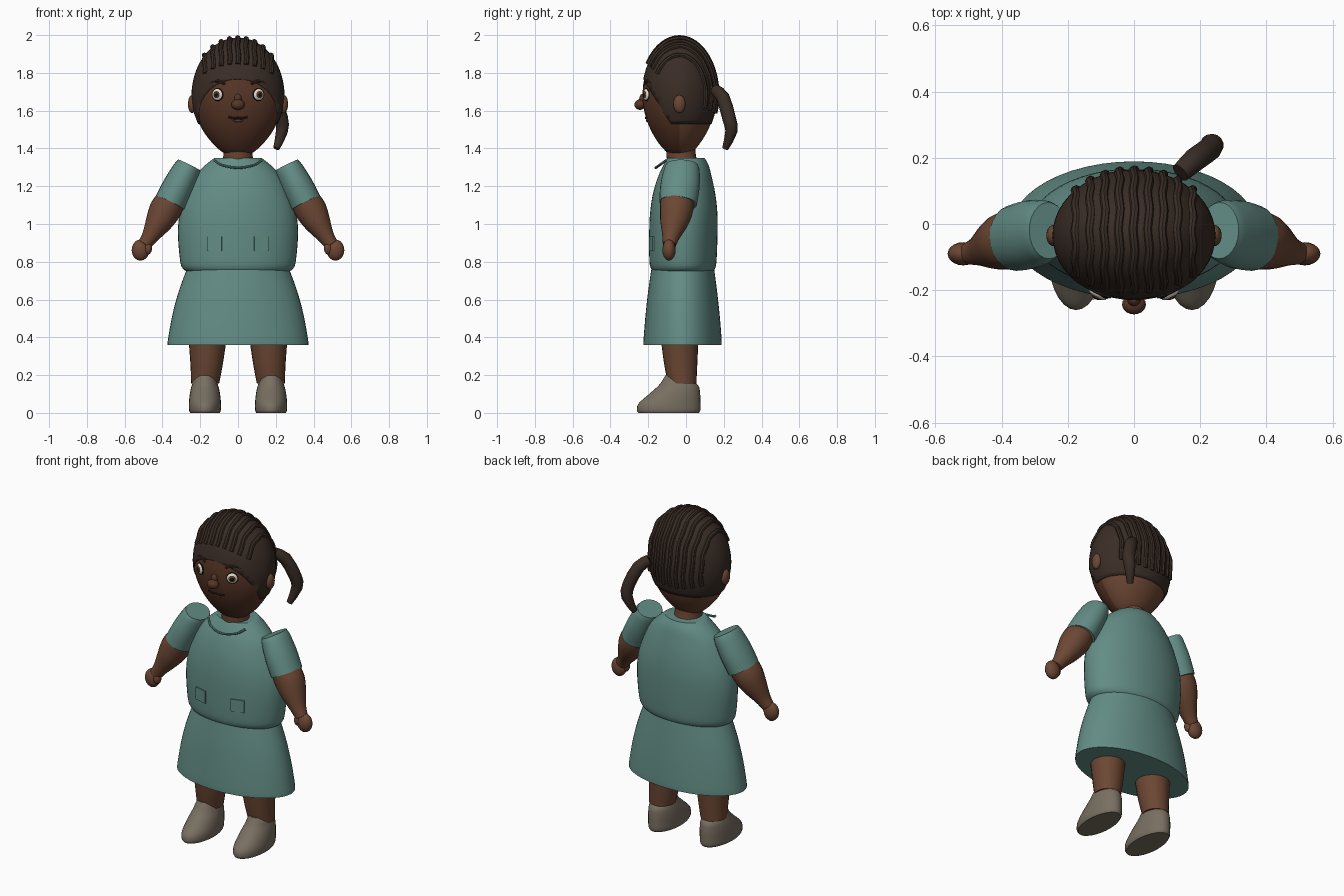
import bpy, bmesh, math
from mathutils import Vector, Matrix

if "Cube" in bpy.data.objects:
    bpy.data.objects.remove(bpy.data.objects["Cube"])


def material(name, rgb):
    m = bpy.data.materials.new(name)
    m.diffuse_color = (*rgb, 1)
    m.use_nodes = True
    m.node_tree.nodes["Principled BSDF"].inputs["Base Color"].default_value = m.diffuse_color
    return m


TEAL = material("teal cloth", (0.125, 0.265, 0.235))
SKIN = material("brown skin", (0.148, 0.062, 0.033))
FACE = material("face brown", (0.098, 0.037, 0.02))
HAIR = material("dark hair", (0.042, 0.026, 0.019))
SHOE = material("taupe shoe", (0.19, 0.16, 0.12))
WHITE = material("eye white", (0.75, 0.72, 0.66))
IRIS = material("iris brown", (0.1, 0.035, 0.012))
BLACK = material("pupil black", (0.006, 0.005, 0.005))
LIP = material("lip line", (0.04, 0.012, 0.009))


def finish(name, bm, mats, angle=42):
    """Turn a bmesh into a smooth shaded object with sharp rims."""
    bmesh.ops.recalc_face_normals(bm, faces=bm.faces)
    me = bpy.data.meshes.new(name)
    bm.to_mesh(me)
    bm.free()
    for m in mats:
        me.materials.append(m)
    me.shade_smooth()
    me.set_sharp_from_angle(angle=math.radians(angle))
    ob = bpy.data.objects.new(name, me)
    bpy.context.collection.objects.link(ob)
    return ob


def spline(pts, k):
    """Catmull-Rom refinement of a list of tuples."""
    p = [Vector(q) for q in pts]
    out = []
    for i in range(len(p) - 1):
        a, b, c, d = p[max(i - 1, 0)], p[i], p[i + 1], p[min(i + 2, len(p) - 1)]
        for j in range(k):
            t = j / k
            out.append(0.5 * (2 * b + (c - a) * t + (2 * a - 5 * b + 4 * c - d) * t * t
                              + (3 * b - a - 3 * c + d) * t ** 3))
    return out + [p[-1]]


def tube(name, pts, mat, n=24, k=4, ref=(0, 1, 0), upright=False):
    """Loft elliptical rings through (x, y, z, side radius, ref radius)."""
    pts = spline(pts, k)
    bm, rings = bmesh.new(), []
    for i, p in enumerate(pts):
        t = (pts[min(i + 1, len(pts) - 1)] - pts[max(i - 1, 0)]).to_3d()
        t = Vector((0, 0, 1)) if upright else Vector(t[:3]).normalized()
        u = t.cross(Vector(ref)).normalized()
        v = u.cross(t)
        c = Vector(p[:3])
        rings.append([bm.verts.new(c + u * p[3] * math.cos(a) + v * p[4] * math.sin(a))
                      for a in (2 * math.pi * j / n for j in range(n))])
    for r, q in zip(rings, rings[1:]):
        for j in range(n):
            bm.faces.new((r[j], r[(j + 1) % n], q[(j + 1) % n], q[j]))
    bm.faces.new(rings[0])
    bm.faces.new(rings[-1])
    return finish(name, bm, [mat])


def stack(name, secs, mat, cx=0, n=40):
    """Upright loft from (z, x radius, y radius, y centre, x shift)."""
    return tube(name, [(cx + (s[4] if len(s) > 4 else 0), s[3], s[0], s[1], s[2])
                       for s in secs], mat, n=n, upright=True)


def ball(name, loc, rad, mat, rot=0, n=20):
    bm = bmesh.new()
    M = Matrix.Translation(loc) @ Matrix.Rotation(rot, 4, 'Z') @ Matrix.Diagonal((*rad, 1))
    bmesh.ops.create_uvsphere(bm, u_segments=n, v_segments=n // 2, radius=1, matrix=M)
    return finish(name, bm, [mat])


def egg(v, s=1.0):
    """Map a unit sphere point onto the tapered head shape."""
    rz, taper = (0.30, 1) if v[2] > 0 else (0.33, 1 - 0.22 * v[2] ** 2)
    return Vector((v[0] * 0.241 * taper * s, -0.035 + v[1] * 0.195 * taper * s,
                   1.68 + v[2] * rz * s))


def egg_mesh(s):
    bm = bmesh.new()
    bmesh.ops.create_uvsphere(bm, u_segments=48, v_segments=32, radius=1)
    for v in bm.verts:
        v.co = egg(v.co, s)
    return bm


def on_face(x, z, out=0.0):
    """Point on the front of the head at a given x and z."""
    vz = (z - 1.68) / (0.30 if z > 1.68 else 0.33)
    taper = 1 if vz > 0 else 1 - 0.22 * vz * vz
    r = math.sqrt(max(0, 1 - vz * vz - (x / (0.241 * taper)) ** 2))
    return (x, -0.035 - 0.195 * taper * r - out, z)


# Head, with a darker face front
bm = egg_mesh(1)
for f in bm.faces:
    f.material_index = 1 if f.calc_center_median().y < -0.03 else 0
finish("head", bm, [SKIN, FACE])

# Hair cap trimmed by the slanted temple line and the nape line
bm = egg_mesh(1.022)
for co, no in (((0, 0, 1.53), (0, 0, 1)), ((0, -0.08, 1.53), (0, 0.26, 0.16))):
    bmesh.ops.bisect_plane(bm, geom=bm.verts[:] + bm.edges[:] + bm.faces[:], dist=1e-5,
                           plane_co=co, plane_no=no, clear_inner=True)
cap = finish("hair_cap", bm, [HAIR])
rim = cap.modifiers.new("rim", 'SOLIDIFY')
rim.thickness, rim.offset = 0.01, -1

# Nine braids running from forehead to nape
for i in range(-4, 5):
    s = i * 0.043 / 0.241
    c = math.sqrt(1 - s * s)
    path = []
    for j in range(19):
        a = math.radians(33 + (196 - 33) * j / 18)
        p = egg((s + 0.012 * math.sin(j * 1.6), -c * math.cos(a), c * math.sin(a)), 1.022)
        path.append((*p, 0.013, 0.013))
    tube("braid", path, HAIR, n=8, k=2, ref=(1, 0, 0))

# Ponytail
tube("ponytail", [(0.14, 0.155, 1.71, 0.030, 0.030), (0.185, 0.195, 1.67, 0.036, 0.036),
                  (0.23, 0.228, 1.56, 0.036, 0.036), (0.232, 0.24, 1.49, 0.032, 0.032),
                  (0.203, 0.208, 1.40, 0.017, 0.017)], HAIR, n=14, k=2, ref=(1, 0, 0))

# Nose, mouth and neck
ball("nose", (0, -0.243, 1.632), (0.036, 0.03, 0.028), FACE)
ball("nose_bridge", (0, -0.228, 1.66), (0.02, 0.02, 0.03), FACE)
tube("mouth", [(*on_face(x, z), 0.006, 0.006) for x, z in
               ((-0.052, 1.567), (-0.02, 1.56), (0, 1.563), (0.02, 1.56), (0.052, 1.567))],
     LIP, n=8, ref=(0, 0, 1))
ball("lower_lip", on_face(0, 1.547, -0.003), (0.028, 0.008, 0.007), FACE)
stack("neck", [(1.28, 0.085, 0.085, -0.01), (1.36, 0.078, 0.078, -0.025),
               (1.44, 0.078, 0.078, -0.03)], SKIN, n=24)

# Dress: bodice and skirt
stack("bodice", [(0.745, 0.265, 0.155, -0.015), (0.765, 0.293, 0.17, -0.016),
                 (0.81, 0.307, 0.178, -0.016), (0.95, 0.318, 0.181, -0.014),
                 (1.06, 0.308, 0.178, -0.012), (1.16, 0.275, 0.165, -0.01),
                 (1.25, 0.23, 0.142, -0.006), (1.31, 0.175, 0.12, 0),
                 (1.35, 0.125, 0.098, 0)], TEAL, n=48)
stack("skirt", [(0.36, 0.374, 0.207, -0.018), (0.40, 0.369, 0.206, -0.018),
                (0.52, 0.347, 0.196, -0.018), (0.64, 0.315, 0.183, -0.018),
                (0.77, 0.268, 0.165, -0.017)], TEAL, n=48)

# Collar trim
tube("collar", [(-0.125, -0.105, 1.337, 0.007, 0.007), (-0.085, -0.14, 1.312, 0.007, 0.007),
                (0, -0.16, 1.298, 0.007, 0.007), (0.085, -0.14, 1.312, 0.007, 0.007),
                (0.125, -0.105, 1.337, 0.007, 0.007)], TEAL, n=8, ref=(0, 0, 1))

# Paired parts
for s in (-1, 1):
    side = "left" if s > 0 else "right"

    # Sleeve, arm and hand
    tube(side + "_sleeve", [(s * 0.258, -0.02, 1.312, 0.065, 0.085),
                            (s * 0.273, -0.022, 1.282, 0.074, 0.095),
                            (s * 0.315, -0.032, 1.20, 0.083, 0.104),
                            (s * 0.36, -0.042, 1.11, 0.085, 0.1)], TEAL)
    tube(side + "_arm", [(s * 0.345, -0.045, 1.14, 0.076, 0.088),
                         (s * 0.385, -0.05, 1.075, 0.084, 0.088),
                         (s * 0.42, -0.063, 1.01, 0.071, 0.075),
                         (s * 0.465, -0.08, 0.935, 0.045, 0.047),
                         (s * 0.495, -0.088, 0.89, 0.036, 0.035)], SKIN)
    ball(side + "_hand", (s * 0.516, -0.09, 0.862), (0.047, 0.035, 0.056), SKIN)
    ball(side + "_thumb", (s * 0.477, -0.1, 0.872), (0.022, 0.024, 0.034), SKIN)

    # Leg and shoe
    stack(side + "_leg", [(0.155, 0.074, 0.075, -0.02, s * 0.014),
                          (0.26, 0.086, 0.088, -0.028, s * 0.006),
                          (0.42, 0.104, 0.102, -0.035, 0)], SKIN, cx=s * 0.16, n=24)
    stack(side + "_shoe", [(0, 0.078, 0.16, -0.092), (0.015, 0.084, 0.168, -0.092),
                           (0.05, 0.085, 0.164, -0.087), (0.10, 0.08, 0.135, -0.06),
                           (0.145, 0.07, 0.105, -0.04), (0.18, 0.056, 0.07, -0.05),
                           (0.197, 0.035, 0.04, -0.07)], SHOE, cx=s * 0.175, n=28)

    # Ear
    ball(side + "_ear", (s * 0.243, -0.035, 1.635), (0.022, 0.032, 0.048), SKIN)

    # Eye, iris, pupil and glint
    turn = s * 0.5
    base = Vector(on_face(s * 0.108, 1.685))
    out = Vector((math.sin(turn), -math.cos(turn), 0))
    ball(side + "_lash_rim", base - out * 0.001, (0.034, 0.01, 0.034), BLACK, turn)
    ball(side + "_eye", base + out * 0.003, (0.03, 0.012, 0.03), WHITE, turn)
    ball(side + "_iris", base + out * 0.010, (0.02, 0.008, 0.02), IRIS, turn)
    ball(side + "_pupil", base + out * 0.015, (0.011, 0.005, 0.011), BLACK, turn)
    ball(side + "_glint", base + out * 0.019 + Vector((-0.005, 0, 0.007)),
         (0.004, 0.003, 0.004), WHITE, turn, n=8)

    # Eyebrow
    tube(side + "_eyebrow", [(*on_face(s * x, z, 0.002), r, r) for x, z, r in
                             ((0.07, 1.741, 0.006), (0.105, 1.757, 0.008), (0.15, 1.745, 0.004))],
         HAIR, n=8, ref=(0, 0, 1))

    # Pocket plate following the bodice
    bm = bmesh.new()
    M = (Matrix.Translation((s * 0.124, -0.182, 0.895)) @ Matrix.Rotation(s * 0.24, 4, 'Z')
         @ Matrix.Diagonal((0.08, 0.009, 0.075, 1)))
    bmesh.ops.create_cube(bm, size=1, matrix=M)
    finish(side + "_pocket", bm, [TEAL])
